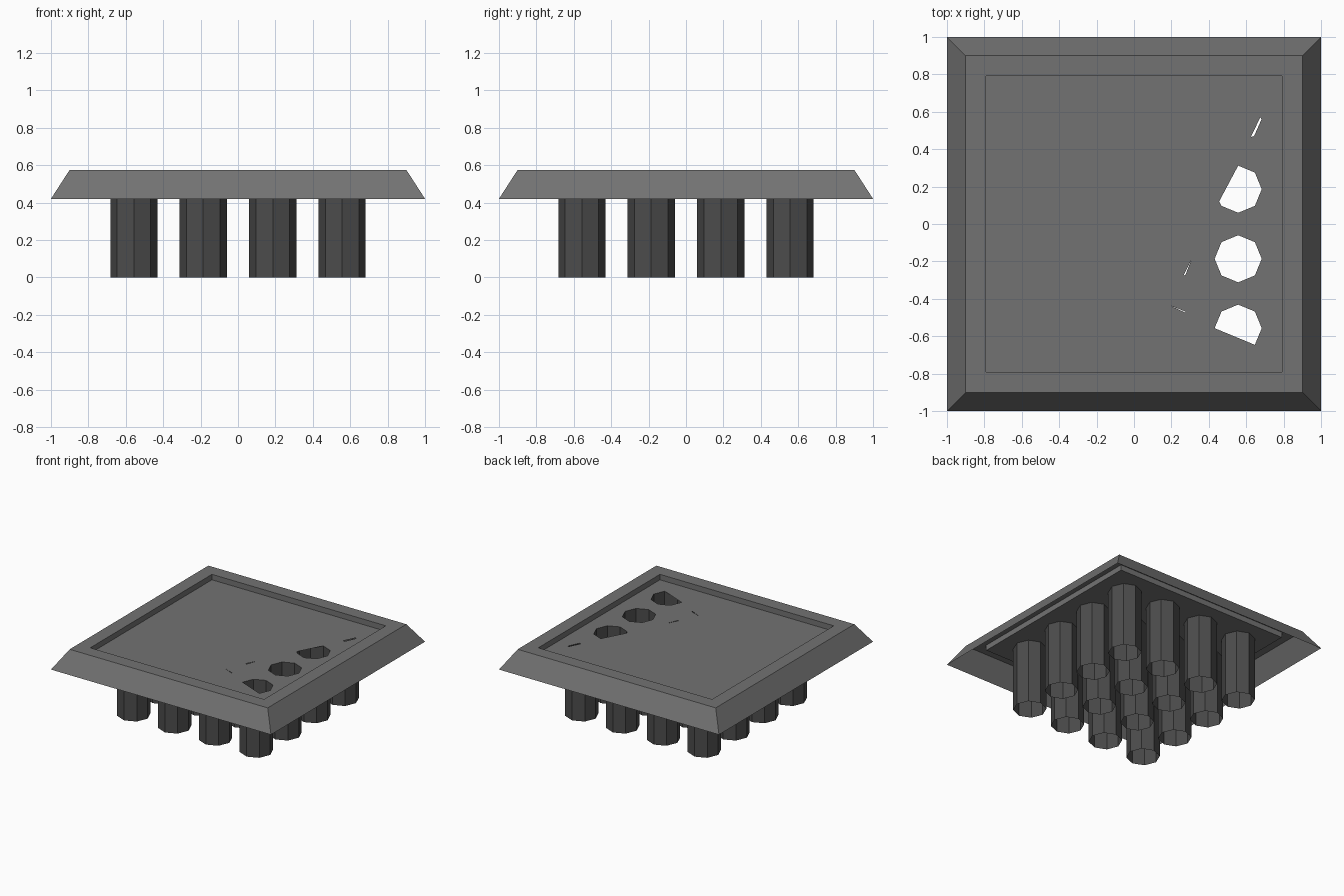
import bpy, bmesh
from math import cos, sin, pi

cube = bpy.data.objects.get("Cube")
if cube:
    bpy.data.objects.remove(cube, do_unlink=True)


def make_material(name, value):
    mat = bpy.data.materials.new(name)
    mat.use_nodes = True
    colour = (value, value, value, 1)
    mat.diffuse_color = colour
    mat.node_tree.nodes["Principled BSDF"].inputs["Base Color"].default_value = colour
    return mat


frame_grey = make_material("mid grey", 0.17)
tube_grey = make_material("dark grey", 0.073)


def finish(name, bm, mat):
    mesh = bpy.data.meshes.new(name)
    bm.to_mesh(mesh)
    bm.free()
    mesh.materials.append(mat)
    obj = bpy.data.objects.new(name, mesh)
    bpy.context.collection.objects.link(obj)
    return obj


def polygon(radius, sides, start=0.0, centre=(0, 0)):
    angles = [start + 2 * pi * i / sides for i in range(sides)]
    return [(centre[0] + radius * cos(a), centre[1] + radius * sin(a)) for a in angles]


def square(half):
    return polygon(half * 2 ** 0.5, 4, pi / 4)


def open_shell(name, loops, mat):
    """Join successive (outline, height) loops with quads, leaving both ends open."""
    bm = bmesh.new()
    rings = [[bm.verts.new((x, y, z)) for x, y in outline] for outline, z in loops]
    for a, b in zip(rings, rings[1:]):
        for i in range(len(a)):
            j = (i + 1) % len(a)
            bm.faces.new((a[i], a[j], b[j], b[i]))
    return finish(name, bm, mat)


RIM_LOW, RIM_TOP, PANEL_Z = 0.42, 0.575, 0.53
PANEL_HALF, TUBE_RADIUS = 0.79, 0.126
ROWS = (-0.557, -0.186, 0.186, 0.557)

# Bevelled rim: sloping sides, flat top and recess wall
open_shell("bevelled_frame", [
    (square(1.0), RIM_LOW), (square(0.9), RIM_TOP),
    (square(PANEL_HALF), RIM_TOP), (square(PANEL_HALF), PANEL_Z)], frame_grey)

# Grid of open octagonal tubes below the panel
for row, y in enumerate(ROWS):
    for col, x in enumerate(ROWS):
        outline = polygon(TUBE_RADIUS, 8, 0, (x, y))
        open_shell(f"tube_{row + 1}_{col + 1}", [(outline, 0), (outline, PANEL_Z)], tube_grey)

# Recessed panel with one whole opening, two cut openings and three slits
whole, lower, upper = (polygon(TUBE_RADIUS, 8, 0, (ROWS[3], y))
                       for y in (ROWS[1], ROWS[0], ROWS[2]))
openings = [
    whole,
    lower[:5] + lower[7:],
    upper[:3] + [(0.455, 0.12)] + upper[5:],
    [(0.625, 0.465), (0.642, 0.47), (0.682, 0.56), (0.675, 0.57)],
    [(0.263, -0.278), (0.275, -0.272), (0.307, -0.19)],
    [(0.19, -0.435), (0.275, -0.474), (0.275, -0.468)],
]
bm = bmesh.new()
for outline in [square(PANEL_HALF)] + openings:
    verts = [bm.verts.new((x, y, PANEL_Z)) for x, y in outline]
    for i, v in enumerate(verts):
        bm.edges.new((v, verts[(i + 1) % len(verts)]))
bmesh.ops.triangle_fill(bm, edges=bm.edges[:], use_beauty=True, normal=(0, 0, 1))
for face in bm.faces:
    face.normal_update()
    if face.normal.z < 0:
        face.normal_flip()
finish("recessed_panel", bm, frame_grey)
